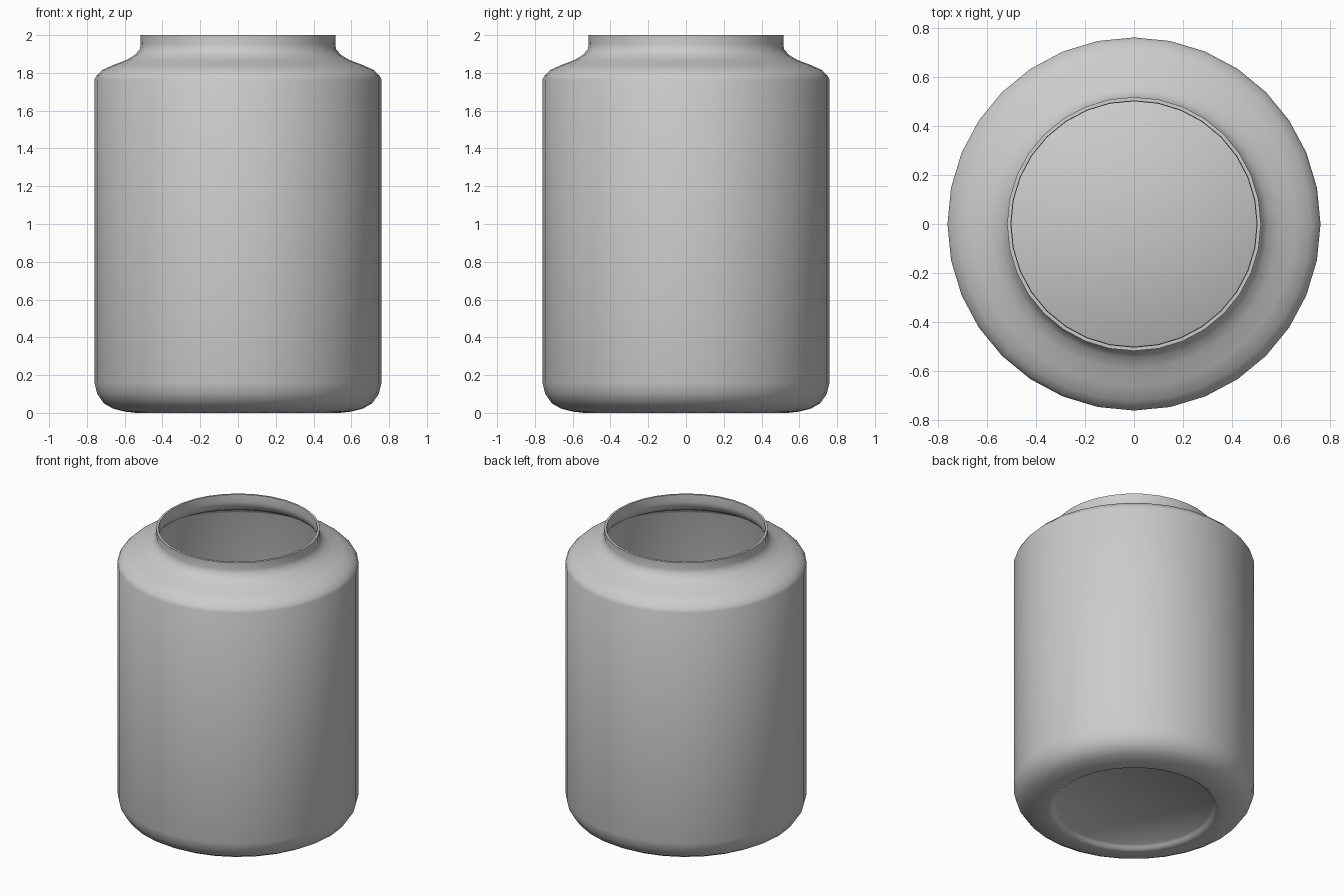
import bpy
import bmesh
import math
from mathutils import Matrix, Vector

cube = bpy.data.objects.get("Cube")
if cube:
    bpy.data.objects.remove(cube, do_unlink=True)

SEGMENTS = 32
WALL = 0.015

# Single neutral grey
grey = bpy.data.materials.new("plain grey")
grey.use_nodes = True
colour = (0.6, 0.6, 0.6, 1)
grey.diffuse_color = colour
grey.node_tree.nodes["Principled BSDF"].inputs["Base Color"].default_value = colour

# Outer silhouette as (radius, height), from recessed base to mouth
PROFILE = [
    (0, 0.03), (0.49, 0.03), (0.505, 0.018), (0.52, 0.004), (0.54, 0),
    (0.6, 0.007), (0.66, 0.022), (0.71, 0.05), (0.745, 0.1), (0.76, 0.16),
    (0.76, 1.765), (0.75, 1.785), (0.72, 1.815), (0.66, 1.842),
    (0.59, 1.868), (0.545, 1.895), (0.52, 1.925), (0.515, 1.95), (0.517, 2),
]


def lathe(name, profile, material):
    """Spin a profile around z into a smooth shell."""
    bm = bmesh.new()
    verts = [bm.verts.new((r, 0, z)) for r, z in profile]
    edges = [bm.edges.new(pair) for pair in zip(verts, verts[1:])]
    bmesh.ops.spin(bm, geom=verts + edges, cent=(0, 0, 0), axis=(0, 0, 1),
                   angle=math.tau, steps=SEGMENTS, use_merge=True)
    bmesh.ops.remove_doubles(bm, verts=bm.verts, dist=0.0005)
    bmesh.ops.recalc_face_normals(bm, faces=bm.faces)
    # The wall must face outward
    wall = max(bm.faces, key=lambda f: f.calc_area())
    centre = wall.calc_center_median()
    if wall.normal.dot(Vector((centre.x, centre.y, 0))) < 0:
        bmesh.ops.reverse_faces(bm, faces=bm.faces)
    mesh = bpy.data.meshes.new(name)
    bm.to_mesh(mesh)
    bm.free()
    mesh.materials.append(material)
    obj = bpy.data.objects.new(name, mesh)
    bpy.context.collection.objects.link(obj)
    return obj


# Hollow jar with an open mouth and thin walls
jar = lathe("jar_body", PROFILE, grey)
solid = jar.modifiers.new("wall thickness", "SOLIDIFY")
solid.thickness = WALL
solid.offset = -1
solid.use_even_offset = True

bpy.ops.object.select_all(action="DESELECT")
jar.select_set(True)
bpy.context.view_layer.objects.active = jar
bpy.ops.object.modifier_apply(modifier=solid.name)
bpy.ops.object.shade_smooth_by_angle(angle=math.radians(50))
